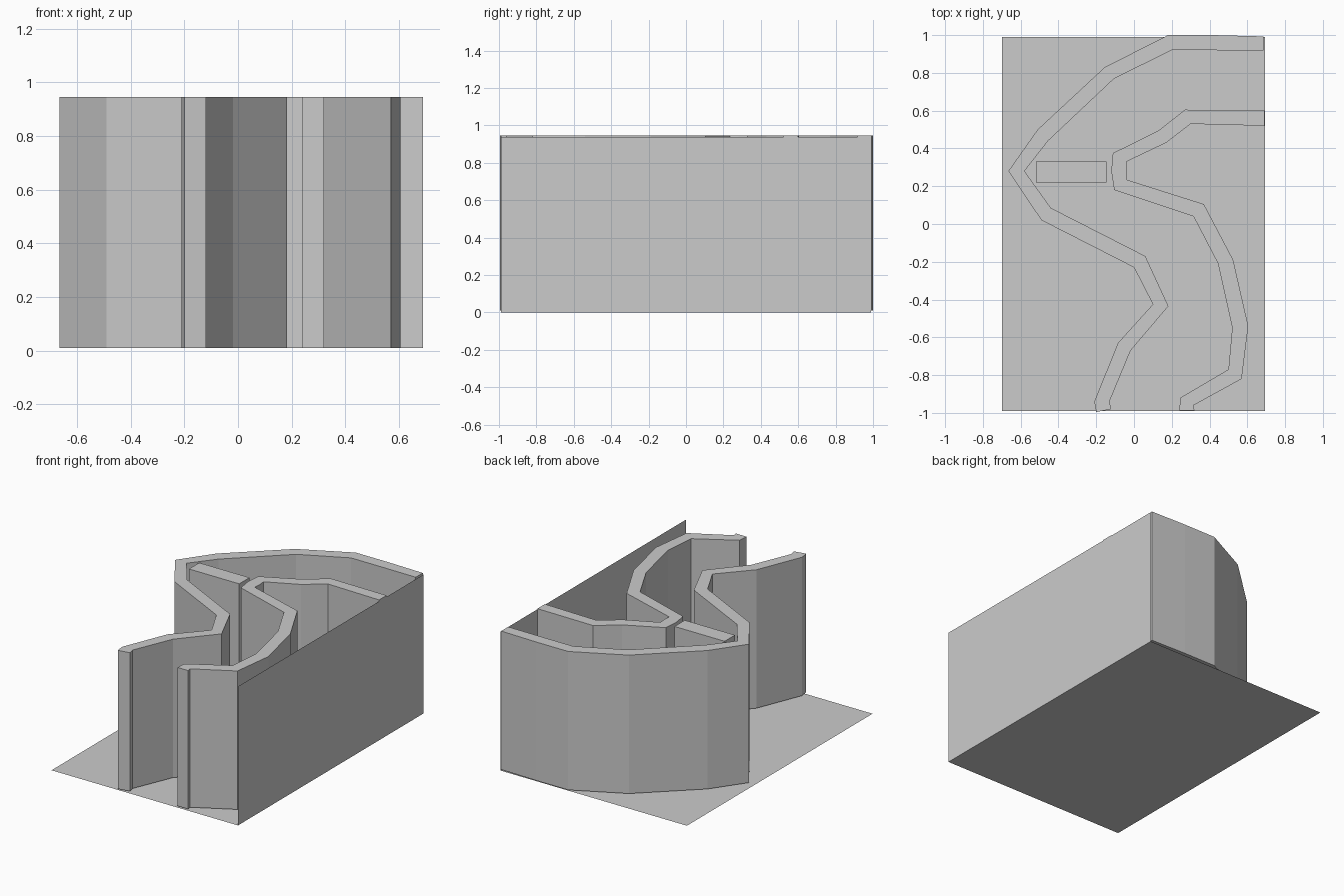
import bpy, bmesh

Z0, Z1 = 0.01, 0.945  # bottom and top of all standing walls


def make_object(name, bm):
    mesh = bpy.data.meshes.new(name)
    bm.to_mesh(mesh)
    bm.free()
    obj = bpy.data.objects.new(name, mesh)
    bpy.context.collection.objects.link(obj)
    return obj


def ribbon_wall(name, side_a, side_b):
    """Closed wall standing between two matching plan outlines."""
    bm = bmesh.new()
    rings = [[bm.verts.new(p) for p in
              ((*a, Z0), (*b, Z0), (*b, Z1), (*a, Z1))]
             for a, b in zip(side_a, side_b)]
    for r, s in zip(rings, rings[1:]):
        for i in range(4):
            j = (i + 1) % 4
            bm.faces.new((r[i], r[j], s[j], s[i]))
    bm.faces.new(rings[0])
    bm.faces.new(rings[-1])
    bmesh.ops.recalc_face_normals(bm, faces=bm.faces)
    return make_object(name, bm)


def panel(name, corners):
    """Single flat sheet."""
    bm = bmesh.new()
    bm.faces.new([bm.verts.new(c) for c in corners])
    return make_object(name, bm)


# Base sheet and right side sheet
panel("base_sheet", [(-0.7, -0.99, 0), (0.693, -0.99, 0),
                     (0.693, 0.99, 0), (-0.7, 0.99, 0)])
panel("side_sheet", [(0.693, -0.99, 0), (0.693, 0.99, 0),
                     (0.693, 0.99, 0.938), (0.693, -0.99, 0.938)])

# Outer winding wall
ribbon_wall("outer_wall",
            [(0.685, 0.993), (0.42, 1.0), (0.18, 1.0), (-0.155, 0.83),
             (-0.51, 0.50), (-0.665, 0.28), (-0.49, 0.02), (0.0, -0.23),
             (0.10, -0.425), (-0.085, -0.63), (-0.21, -0.94), (-0.20, -0.995)],
            [(0.685, 0.918), (0.42, 0.92), (0.20, 0.92), (-0.105, 0.77),
             (-0.455, 0.44), (-0.58, 0.28), (-0.44, 0.085), (0.06, -0.17),
             (0.182, -0.435), (-0.018, -0.67), (-0.13, -0.94), (-0.12, -0.98)])

# Inner winding wall
ribbon_wall("inner_wall",
            [(0.69, 0.60), (0.27, 0.605), (0.13, 0.495), (-0.112, 0.375),
             (-0.12, 0.28), (-0.105, 0.18), (0.315, 0.04), (0.445, -0.21),
             (0.52, -0.55), (0.50, -0.77), (0.245, -0.92), (0.24, -0.988)],
            [(0.69, 0.52), (0.30, 0.53), (0.17, 0.43), (-0.04, 0.33),
             (-0.036, 0.28), (-0.04, 0.235), (0.37, 0.105), (0.525, -0.19),
             (0.605, -0.54), (0.57, -0.82), (0.315, -0.96), (0.32, -0.988)])

# Short straight divider between the two walls
ribbon_wall("divider", [(-0.52, 0.22), (-0.145, 0.22)],
            [(-0.52, 0.33), (-0.145, 0.33)])
